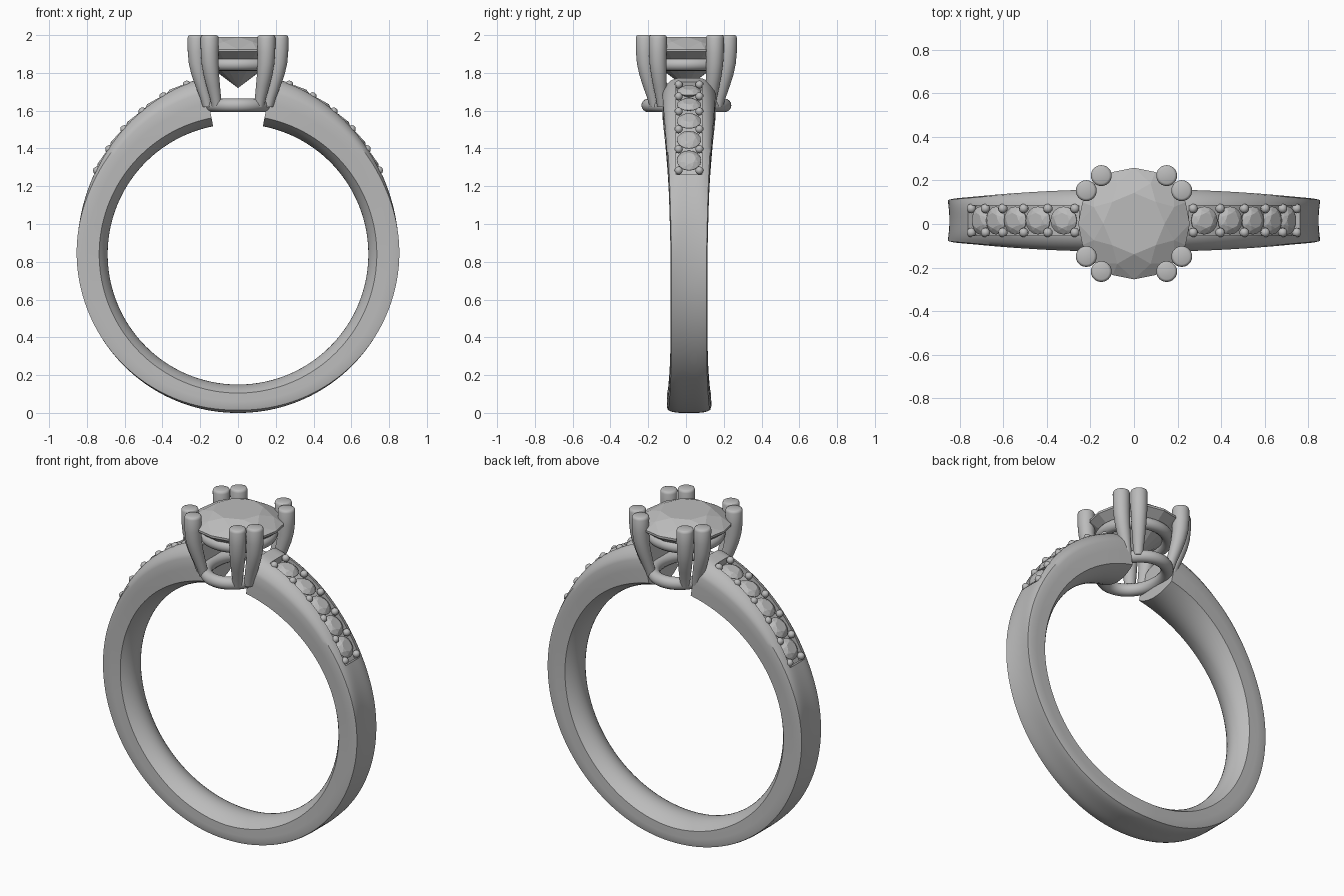
import bpy, bmesh, math
from mathutils import Matrix, Vector

if "Cube" in bpy.data.objects:
    bpy.data.objects.remove(bpy.data.objects["Cube"])

CZ, BAND_Y, HEAD_Y = 0.84, 0.016, 0.002   # ring centre height, y of band and of head

metal = bpy.data.materials.new("light grey")
metal.diffuse_color = (0.5, 0.5, 0.5, 1)
metal.use_nodes = True
metal.node_tree.nodes["Principled BSDF"].inputs["Base Color"].default_value = metal.diffuse_color


def finish(name, bm, angle=None):
    """Turn a bmesh into an object, smooth below the given angle."""
    bmesh.ops.recalc_face_normals(bm, faces=bm.faces[:])
    me = bpy.data.meshes.new(name)
    bm.to_mesh(me)
    bm.free()
    me.materials.append(metal)
    ob = bpy.data.objects.new(name, me)
    bpy.context.collection.objects.link(ob)
    if angle:
        smooth(ob, angle)
    return ob


def smooth(ob, angle):
    bpy.ops.object.select_all(action='DESELECT')
    ob.select_set(True)
    bpy.context.view_layer.objects.active = ob
    bpy.ops.object.shade_smooth_by_angle(angle=math.radians(angle))


def loft(bm, rings):
    """Skin a list of equal closed sections and cap both ends."""
    vs = [[bm.verts.new(p) for p in ring] for ring in rings]
    n = len(vs[0])
    for a, b in zip(vs, vs[1:]):
        for i in range(n):
            j = (i + 1) % n
            bm.faces.new((a[i], a[j], b[j], b[i]))
    bm.faces.new(vs[0])
    bm.faces.new(vs[-1][::-1])


def interp(keys, t):
    """Smooth interpolation through (angle, value) keys."""
    for (a, va), (b, vb) in zip(keys, keys[1:]):
        if t <= b:
            return va + (vb - va) * max(0, (t - a) / (b - a))
    return keys[-1][1]


def soft(keys, t):
    return sum(interp(keys, min(180, max(11, t + d))) for d in range(-9, 10, 3)) / 7


# values by angle from the top of the ring
OUTER = [(0, .962), (13, .954), (42, .903), (60, .872), (90, .855), (180, .84)]
HALF_W = [(0, .144), (20, .14), (42, .124), (62, .108), (90, .097), (135, .099), (180, .119)]
DOME = [(0, .065), (20, .055), (60, .018), (90, 0), (130, .004), (180, .016)]
DIP = [(0, 0), (55, 0), (90, .011), (125, .004), (180, 0)]


def polar(deg, r, y):
    a = math.radians(deg)
    return (r * math.sin(a), y + BAND_Y, CZ + r * math.cos(a))


def band_section(deg):
    t = deg if deg <= 180 else 360 - deg
    ro, hw, dome, dip = (soft(k, t) for k in (OUTER, HALF_W, DOME, DIP))
    pts = []
    for i in range(15):                         # outer face
        s = -1 + i / 7
        pts.append((s * hw * .95, ro - dome * s ** 4 - dip * (1 - s * s)))
    edge = ro - dome
    pts += [(hw, edge - .02), (hw, (edge + .735) / 2), (hw * .99, .735)]
    for i in range(1, 12):                      # rounded inner face
        s = 1 - i / 6
        pts.append((s * hw * .99, .735 - .045 * (1 - s * s)))
    pts += [(-hw * .99, .735), (-hw, (edge + .735) / 2), (-hw, edge - .02)]
    return [polar(deg, r, y) for y, r in pts]


# band, open under the head
bm = bmesh.new()
loft(bm, [band_section(11 + 338 * i / 150) for i in range(151)])
band = finish("band", bm)

# channels for the small stones, cut into both shoulders
for side in (1, -1):
    bm = bmesh.new()
    rings = []
    for i in range(17):
        d = 15.5 + 45.5 * i / 16
        ro = soft(OUTER, d)
        rings.append([polar(side * d, r, y) for y, r in
                      ((-.068, ro - .045), (.068, ro - .045), (.068, ro + .1), (-.068, ro + .1))])
    loft(bm, rings)
    cutter = finish("channel_cutter", bm)
    cutter.hide_render = True
    mod = band.modifiers.new("channel", 'BOOLEAN')
    mod.operation = 'DIFFERENCE'
    mod.solver = 'EXACT'
    mod.object = cutter
    bpy.context.view_layer.objects.active = band
    bpy.ops.object.modifier_apply(modifier=mod.name)
    bpy.data.objects.remove(cutter)
smooth(band, 35)


def gem(bm, r, crown, pavilion, mat):
    """Round brilliant with its girdle at z = 0."""
    def ring(n, rad, z, off=0.0):
        return [bm.verts.new(mat @ Vector((rad * math.cos(2 * math.pi * (i + off) / n),
                                           rad * math.sin(2 * math.pi * (i + off) / n), z)))
                for i in range(n)]
    table = ring(8, r * .55, crown)
    mid = ring(8, r * .78, crown * .6, .5)
    top = ring(16, r, 0)
    low = ring(16, r, -r * .05)
    tip = bm.verts.new(mat @ Vector((0, 0, -pavilion)))
    bm.faces.new(table)
    for i in range(8):
        j, g = (i + 1) % 8, 2 * i
        bm.faces.new((table[i], mid[i], table[j]))                  # star
        bm.faces.new((table[i], mid[i - 1], top[g], mid[i]))        # kite
        bm.faces.new((mid[i], top[g], top[g + 1]))                  # upper girdle
        bm.faces.new((mid[i], top[g + 1], top[(g + 2) % 16]))
    for i in range(16):
        j = (i + 1) % 16
        bm.faces.new((top[i], low[i], low[j], top[j]))
        bm.faces.new((low[i], tip, low[j]))


# centre stone
bm = bmesh.new()
gem(bm, .256, .066, .205, Matrix.Translation((0, HEAD_Y, 1.925)))
finish("centre_stone", bm)

# shoulder stones and the beads that hold them
for side, label in ((1, "right"), (-1, "left")):
    bm = bmesh.new()
    for i in range(5):
        d = 20.5 + 8.6 * i
        mat = (Matrix.Translation(polar(side * d, soft(OUTER, d) - .018, 0))
               @ Matrix.Rotation(math.radians(side * d), 4, 'Y'))
        gem(bm, .064, .02, .04, mat)
    finish(label + "_shoulder_stones", bm)
    bm = bmesh.new()
    for i in range(6):
        d = 16.8 + 8.5 * i
        for y in (-.055, .055):
            bmesh.ops.create_icosphere(bm, subdivisions=2, radius=.022, matrix=Matrix.Translation(
                polar(side * d, soft(OUTER, d) - .008, y)))
    finish(label + "_beads", bm, 60)

# claws: four pairs leaning out from the seat to the stone
# each step: height, lean from base to top, radius
STEPS = [(1.62, 0, .026), (1.67, .2, .03), (1.73, .5, .036), (1.79, .77, .041), (1.85, .94, .045),
         (1.91, 1, .047), (1.985, 1, .048), (1.996, 1, .044), (2.0, 1, .036)]
bm = bmesh.new()
for sx in (1, -1):
    for sy in (1, -1):
        for base, tip in (((.112, .168), (.15, .22)), ((.16, .128), (.219, .151))):
            rings = []
            for z, f, r in STEPS:
                cx = sx * (base[0] + (tip[0] - base[0]) * f)
                cy = sy * (base[1] + (tip[1] - base[1]) * f) + HEAD_Y
                rings.append([(cx + r * math.cos(k * math.pi / 12), cy + r * math.sin(k * math.pi / 12), z)
                              for k in range(24)])
            loft(bm, rings)
finish("claws", bm, 50)

# oval seat under the claws and round rail under the stone
for name, z, rx, ry, rad in (("seat", 1.628, .164, .202, .036), ("rail", 1.845, .185, .185, .034)):
    bm = bmesh.new()
    rings = []
    for i in range(64):
        a = 2 * math.pi * i / 64
        rings.append([bm.verts.new(((rx + rad * math.cos(b)) * math.cos(a),
                                    (ry + rad * math.cos(b)) * math.sin(a) + HEAD_Y,
                                    z + rad * math.sin(b)))
                      for b in (2 * math.pi * k / 16 for k in range(16))])
    for i in range(64):
        for k in range(16):
            p, q, m = rings[i], rings[(i + 1) % 64], (k + 1) % 16
            bm.faces.new((p[k], q[k], q[m], p[m]))
    finish(name, bm, 60)
